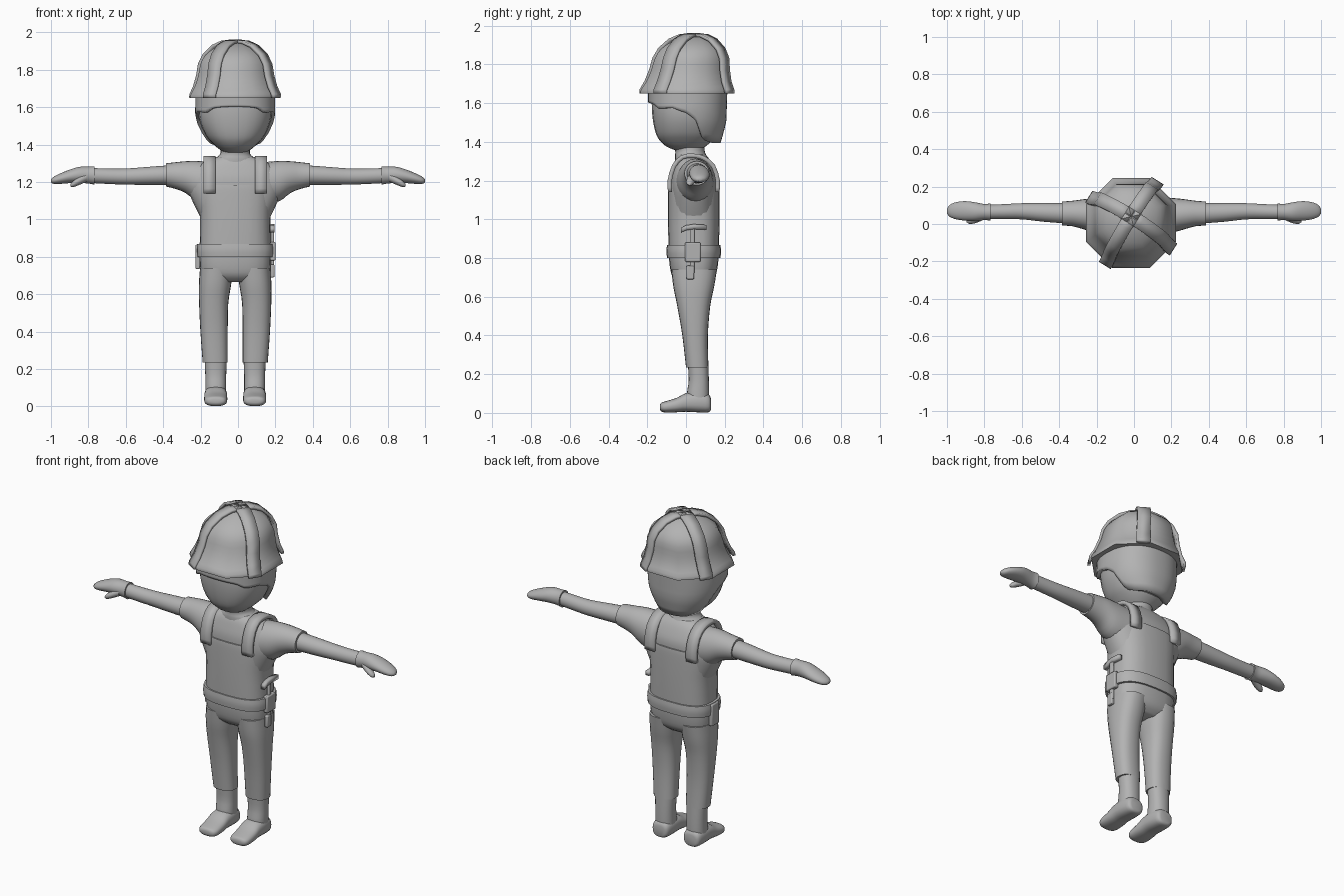
import bpy, bmesh, math
from mathutils import Vector

CX = -0.015  # body centre line
grey = bpy.data.materials.new("plain grey")
grey.diffuse_color = (0.45, 0.45, 0.45, 1)


def finish(name, bm):
    bmesh.ops.recalc_face_normals(bm, faces=bm.faces)
    me = bpy.data.meshes.new(name)
    bm.to_mesh(me)
    bm.free()
    me.materials.append(grey)
    ob = bpy.data.objects.new(name, me)
    bpy.context.collection.objects.link(ob)
    return ob


def spline(rows, steps):
    """Catmull-Rom interpolation through rows of numbers."""
    out = []
    for i in range(len(rows) - 1):
        a, b, c, d = (rows[max(i - 1, 0)], rows[i], rows[i + 1],
                      rows[min(i + 2, len(rows) - 1)])
        for s in range(steps):
            t = s / steps
            out.append([0.5 * (2 * q + (r - p) * t + (2 * p - 5 * q + 4 * r - w) * t * t
                        + (3 * q - p - 3 * r + w) * t ** 3) for p, q, r, w in zip(a, b, c, d)])
    out.append(list(rows[-1]))
    return out


def loft(name, rows, axis="z", side=1, x0=0.0, n=24, power=2.0, steps=3, phase=0.0):
    """Rows: position along axis, two centre offsets, two half widths."""
    bm = bmesh.new()
    rings = []
    for pos, c1, c2, h1, h2 in spline(rows, steps):
        ring = []
        for k in range(n):
            a = 2 * math.pi * k / n + phase
            ca, sa = math.cos(a), math.sin(a)
            u = c1 + max(h1, 0.001) * math.copysign(abs(ca) ** (2 / power), ca)
            v = c2 + max(h2, 0.001) * math.copysign(abs(sa) ** (2 / power), sa)
            x, y, z = {"z": (u, v, pos), "x": (pos, u, v), "y": (u, pos, v)}[axis]
            ring.append(bm.verts.new((x0 + side * x, y, z)))
        rings.append(ring)
    for r, s in zip(rings, rings[1:]):
        for k in range(n):
            bm.faces.new((r[k], r[(k + 1) % n], s[(k + 1) % n], s[k]))
    bm.faces.new(rings[0])
    bm.faces.new(rings[-1])
    return finish(name, bm)


def strip(name, points, across, thick):
    """Band of given width vector along a path."""
    bm = bmesh.new()
    w = Vector(across) / 2
    pairs = [(bm.verts.new(Vector(p) - w), bm.verts.new(Vector(p) + w)) for p in points]
    for (a, b), (c, d) in zip(pairs, pairs[1:]):
        bm.faces.new((a, b, d, c))
    ob = finish(name, bm)
    m = ob.modifiers.new("thickness", "SOLIDIFY")
    m.thickness, m.offset = thick, 0
    return ob


def box(name, centre, size):
    bm = bmesh.new()
    bmesh.ops.create_cube(bm, size=1)
    for v in bm.verts:
        v.co = Vector(centre) + Vector([a * b for a, b in zip(v.co, size)])
    ob = finish(name, bm)
    m = ob.modifiers.new("bevel", "BEVEL")
    m.width, m.segments = 0.006, 2
    return ob


def interp(table, t):
    for (a, p), (b, q) in zip(table, table[1:]):
        if t <= b:
            return p + (q - p) * max(0, (t - a) / (b - a))
    return table[-1][1]


# head and neck
loft("head", [(1.355, 0, 0.01, 0.05, 0.06), (1.375, 0, 0.0, 0.085, 0.10),
              (1.41, 0, 0.0, 0.125, 0.138), (1.45, 0, 0.0, 0.158, 0.158),
              (1.52, 0, 0.0, 0.188, 0.172), (1.60, 0, 0.0, 0.196, 0.177),
              (1.70, 0, 0.0, 0.18, 0.17)], x0=CX, power=2.3)
loft("neck", [(1.28, 0, 0.03, 0.125, 0.085), (1.325, 0, 0.025, 0.105, 0.082),
              (1.355, 0, 0.02, 0.078, 0.076), (1.42, 0, 0.01, 0.085, 0.085)], x0=CX)

# hair shell with a fringe that drops behind the ears
EDGE = [(-1, 1.603), (-0.85, 1.595), (-0.7, 1.572), (-0.3, 1.575), (0.0, 1.55),
        (0.2, 1.51), (0.32, 1.45), (0.42, 1.41), (0.7, 1.395), (1, 1.395)]
WIDE = [(1.38, 0.13), (1.44, 0.175), (1.50, 0.203), (1.57, 0.214), (1.7, 0.212)]
bm = bmesh.new()
N, M = 64, 8
grid = []
for i in range(N):
    a = 2 * math.pi * i / N
    c, s = math.cos(a), math.sin(a)
    low = interp(EDGE, s)
    col = []
    for j in range(M + 1):
        z = low + (1.70 - low) * j / M
        w = interp(WIDE, z)
        depth = 0.195 if s < 0 else interp([(1.38, 0.175), (1.5, 0.208), (1.7, 0.215)], z)
        col.append(bm.verts.new((CX + w * math.copysign(abs(c) ** 0.87, c),
                                 depth * math.copysign(abs(s) ** 0.87, s), z)))
    grid.append(col)
for i in range(N):
    p, q = grid[i], grid[(i + 1) % N]
    for j in range(M):
        bm.faces.new((p[j], q[j], q[j + 1], p[j + 1]))
hair = finish("hair", bm)
m = hair.modifiers.new("thickness", "SOLIDIFY")
m.thickness, m.offset = 0.05, -1

# eight-sided helmet: height, centre y, distance to the flats
HAT = [(1.65, 0.005, 0.24), (1.668, 0.005, 0.238), (1.71, 0.01, 0.216), (1.77, 0.018, 0.197),
       (1.83, 0.025, 0.186), (1.88, 0.03, 0.158), (1.92, 0.036, 0.105),
       (1.942, 0.04, 0.05), (1.947, 0.04, 0.002)]
K = 1 / math.cos(math.pi / 8)
loft("helmet", [(z, 0, y, r * K, r * K) for z, y, r in HAT],
     x0=CX, n=8, steps=2, phase=math.pi / 8)
# four raised bands crossing at the crown
for k in range(4):
    a = math.radians(58 + 90 * k)
    d = Vector((math.cos(a), math.sin(a), 0))
    pts = [Vector((CX, y, z + 0.006 * (z > 1.9))) + d * (r * 1.03 + (0.012 if r > 0.01 else 0))
           for z, y, r in HAT]
    strip("helmet_band", pts, (-0.075 * d.y, 0.075 * d.x, 0), 0.016)

# shirt and overalls
loft("shirt", [(1.0, 0, 0.04, 0.18, 0.12), (1.09, 0, 0.04, 0.225, 0.12),
               (1.16, 0, 0.04, 0.25, 0.122), (1.22, 0, 0.04, 0.24, 0.12),
               (1.27, 0, 0.037, 0.215, 0.105), (1.31, 0, 0.033, 0.165, 0.088),
               (1.335, 0, 0.03, 0.10, 0.07)], x0=CX, power=2.4)
loft("overalls_body", [(0.665, 0, 0.04, 0.13, 0.07), (0.70, 0, 0.04, 0.178, 0.108),
                       (0.76, 0, 0.04, 0.19, 0.124), (0.85, 0, 0.04, 0.19, 0.13),
                       (1.0, 0, 0.04, 0.188, 0.133), (1.1, 0, 0.04, 0.195, 0.133),
                       (1.16, 0, 0.04, 0.195, 0.132), (1.185, 0, 0.04, 0.19, 0.13)],
     x0=CX, power=2.7)
for side in (-1, 1):
    path = spline([(-0.082, 1.14), (-0.084, 1.20), (-0.062, 1.275), (-0.02, 1.32),
                   (0.035, 1.328), (0.09, 1.317), (0.14, 1.275), (0.164, 1.20), (0.162, 1.14)], 2)
    strip("overalls_strap", [(CX + side * 0.138, y, z) for y, z in path], (0.065, 0, 0), 0.022)

# belt, pouch and hammer
loft("belt", [(0.80, 0, 0.04, 0.204, 0.138), (0.835, 0, 0.04, 0.207, 0.141),
              (0.868, 0, 0.04, 0.204, 0.138)], x0=CX, power=2.7)
box("side_pouch", (CX - 0.2, 0.04, 0.80), (0.025, 0.07, 0.13))
box("hammer_holster", (0.186, 0.035, 0.83), (0.028, 0.08, 0.10))
box("hammer_handle", (0.184, 0.032, 0.84), (0.018, 0.025, 0.24))
box("hammer_grip", (0.184, 0.022, 0.725), (0.022, 0.04, 0.07))
strip("hammer_head", [(0.184, -0.025, 0.943), (0.184, 0.0, 0.956), (0.184, 0.04, 0.962),
                      (0.184, 0.105, 0.958)], (0, 0, 0.026), 0.024).data
for side in (-1, 1):
    # trouser leg and boot
    loft("trouser_leg", [(0.235, 0.107, 0.058, 0.067, 0.058), (0.40, 0.113, 0.047, 0.073, 0.066),
                         (0.55, 0.115, 0.04, 0.078, 0.085), (0.65, 0.108, 0.04, 0.086, 0.105),
                         (0.74, 0.10, 0.042, 0.088, 0.118)],
         side=side, x0=CX, power=2.4)
    loft("boot_shaft", [(0.03, 0.104, 0.062, 0.055, 0.055), (0.10, 0.104, 0.062, 0.056, 0.057),
                        (0.17, 0.104, 0.066, 0.056, 0.052), (0.26, 0.104, 0.062, 0.060, 0.053)],
         side=side, x0=CX, power=2.3)
    loft("boot_foot", [(0.128, 0.104, 0.045, 0.035, 0.03), (0.115, 0.104, 0.05, 0.052, 0.047),
                       (0.06, 0.104, 0.056, 0.060, 0.053), (0.0, 0.104, 0.054, 0.061, 0.048),
                       (-0.05, 0.104, 0.04, 0.062, 0.037), (-0.105, 0.104, 0.031, 0.060, 0.029),
                       (-0.128, 0.104, 0.03, 0.048, 0.022), (-0.135, 0.104, 0.03, 0.03, 0.01)],
         axis="y", side=side, x0=CX, power=2.5)
    # sleeve, forearm, glove and thumb
    loft("sleeve", [(0.13, 0.045, 1.19, 0.10, 0.115), (0.22, 0.048, 1.205, 0.09, 0.108),
                    (0.28, 0.053, 1.226, 0.078, 0.085), (0.33, 0.056, 1.234, 0.068, 0.072),
                    (0.385, 0.056, 1.238, 0.064, 0.062)], axis="x", side=side)
    loft("forearm", [(0.34, 0.056, 1.238, 0.055, 0.053), (0.48, 0.062, 1.233, 0.050, 0.048),
                     (0.60, 0.068, 1.229, 0.043, 0.043), (0.70, 0.066, 1.231, 0.040, 0.041),
                     (0.79, 0.064, 1.235, 0.038, 0.040)], axis="x", side=side)
    loft("glove", [(0.768, 0.064, 1.235, 0.046, 0.049), (0.80, 0.064, 1.237, 0.043, 0.045),
                   (0.85, 0.066, 1.238, 0.050, 0.043), (0.90, 0.070, 1.23, 0.052, 0.036),
                   (0.95, 0.071, 1.218, 0.046, 0.028), (0.985, 0.070, 1.209, 0.032, 0.019),
                   (1.0, 0.068, 1.206, 0.012, 0.008)], axis="x", side=side)
    loft("thumb", [(0.81, 0.045, 1.225, 0.026, 0.024), (0.85, 0.028, 1.205, 0.024, 0.021),
                   (0.88, 0.02, 1.19, 0.019, 0.017), (0.895, 0.018, 1.183, 0.008, 0.008)],
         axis="x", side=side, n=12)

# smooth shading with sharp folds kept
for ob in bpy.context.collection.objects:
    ob.select_set(True)
    bpy.context.view_layer.objects.active = ob
bpy.ops.object.shade_smooth_by_angle(angle=math.radians(50))
